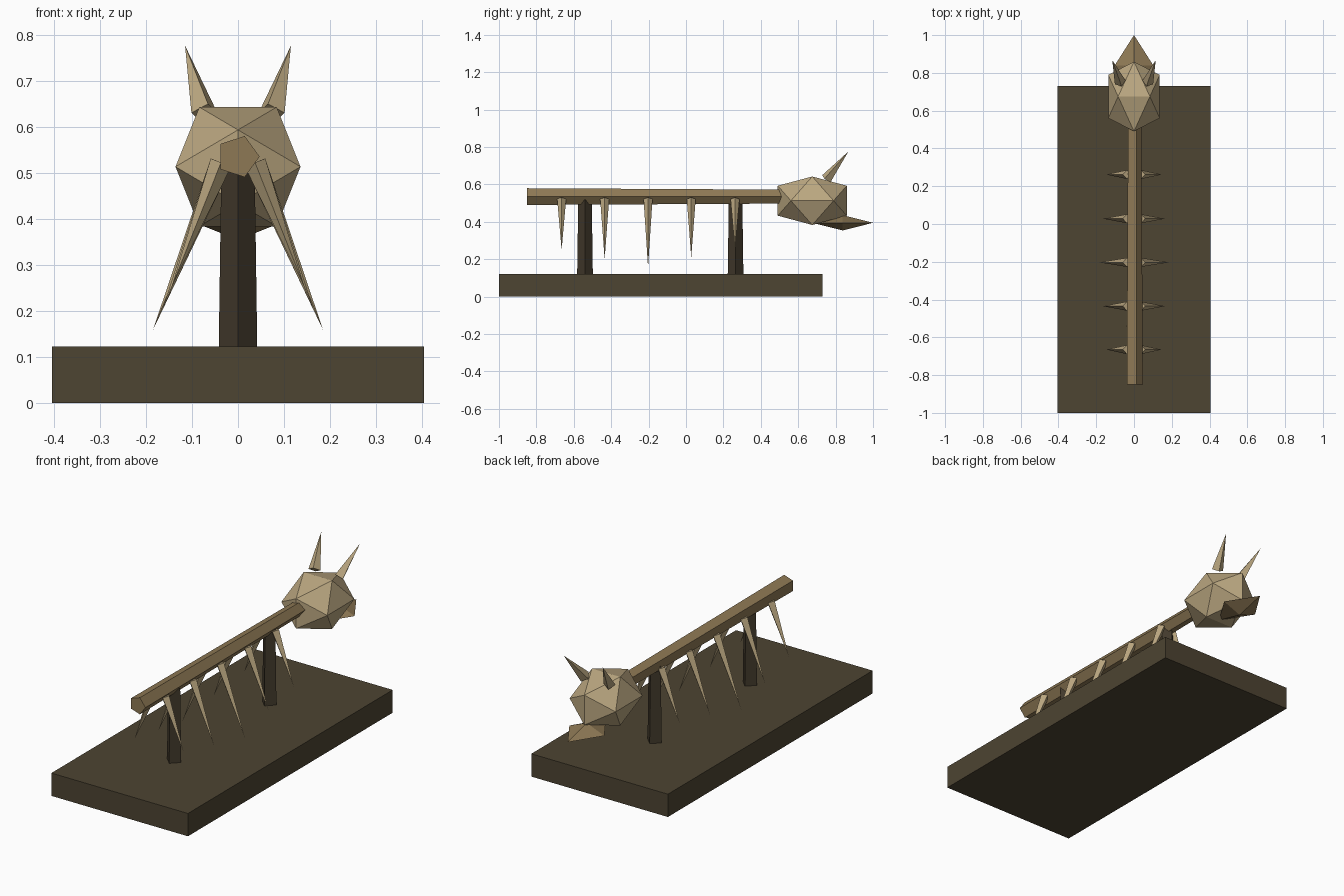
import bpy, bmesh
from math import pi, sqrt
from mathutils import Vector, Matrix

if "Cube" in bpy.data.objects:
    bpy.data.objects.remove(bpy.data.objects["Cube"])


def material(name, rgb):
    m = bpy.data.materials.new(name)
    m.diffuse_color = (*rgb, 1)
    m.use_nodes = True
    m.node_tree.nodes["Principled BSDF"].inputs["Base Color"].default_value = m.diffuse_color
    return m


BONE = material("pale_bone", (0.50, 0.39, 0.22))
DARK_BONE = material("dark_bone", (0.27, 0.19, 0.09))
STONE = material("dark_base", (0.075, 0.058, 0.032))
POST = material("dark_post", (0.055, 0.042, 0.025))


def finish(name, bm, mat):
    bmesh.ops.recalc_face_normals(bm, faces=bm.faces)
    me = bpy.data.meshes.new(name)
    bm.to_mesh(me)
    bm.free()
    me.materials.append(mat)
    ob = bpy.data.objects.new(name, me)
    bpy.context.collection.objects.link(ob)
    return ob


def rod(name, a, b, r1, r2, sides, mat, turn=0.0):
    """Tapered prism or spike from a to b."""
    a, b = Vector(a), Vector(b)
    d = b - a
    rot = d.to_track_quat('Z', 'Y').to_matrix().to_4x4()
    mtx = Matrix.Translation((a + b) / 2) @ rot @ Matrix.Rotation(turn, 4, 'Z')
    bm = bmesh.new()
    bmesh.ops.create_cone(bm, cap_ends=True, segments=sides, radius1=r1,
                          radius2=r2, depth=d.length, matrix=mtx)
    bmesh.ops.remove_doubles(bm, verts=bm.verts, dist=1e-5)
    return finish(name, bm, mat)


def hull(name, points, centre, scale, mat):
    """Stretched regular solid from its corner points."""
    bm = bmesh.new()
    for p in points:
        bm.verts.new([c + v * s for c, v, s in zip(centre, p, scale)])
    bmesh.ops.convex_hull(bm, input=bm.verts)
    return finish(name, bm, mat)


# Display base
bm = bmesh.new()
bmesh.ops.create_cube(bm, size=1, matrix=Matrix.Translation((0, -0.135, 0.061))
                      @ Matrix.Diagonal((0.808, 1.73, 0.122, 1)))
finish("base", bm, STONE)

# Support posts
for label, y in (("rear", -0.54), ("head", 0.265)):
    bm = bmesh.new()
    bmesh.ops.create_cone(bm, cap_ends=True, segments=4, radius1=0.042,
                          radius2=0.036, depth=0.42,
                          matrix=Matrix.Translation((0, y, 0.32))
                          @ Matrix.Rotation(pi / 2, 4, 'Z'))
    # turn the prism so a corner faces each axis
    far = max(v.co.x for v in bm.verts)
    if far < 0.035:
        bmesh.ops.rotate(bm, verts=bm.verts, cent=(0, y, 0),
                         matrix=Matrix.Rotation(pi / 4, 3, 'Z'))
    finish(label + "_post", bm, POST)

# Five-sided spine with a corner towards +x
bm = bmesh.new()
bmesh.ops.create_cone(bm, cap_ends=True, segments=5, radius1=0.047, radius2=0.039,
                      depth=1.4)
top = max(bm.verts, key=lambda v: (v.co.z, v.co.x)).co
# local z runs along y; local first corner is turned to +x
bmesh.ops.rotate(bm, verts=bm.verts, matrix=Matrix.Rotation(
    -Vector((1, 0)).angle_signed(Vector((0, 1))) - pi / 2
    if abs(top.x) < 0.038 else 0, 3, 'Z'))
if max(v.co.x for v in bm.verts) < 0.046:
    bmesh.ops.rotate(bm, verts=bm.verts, matrix=Matrix.Rotation(-pi / 2, 3, 'Z'))
bmesh.ops.rotate(bm, verts=bm.verts, matrix=Matrix.Rotation(-pi / 2, 3, 'X'))
bmesh.ops.translate(bm, verts=bm.verts, vec=(0, -0.15, 0.535))
finish("spine", bm, DARK_BONE)

# Rib spikes, in mirrored pairs
ribs = ((-0.665, 0.145, 0.25), (-0.435, 0.165, 0.20), (-0.203, 0.185, 0.158),
        (0.028, 0.163, 0.21), (0.262, 0.147, 0.25))
for i, (y, x, z) in enumerate(ribs, 1):
    for side, s in (("left", -1), ("right", 1)):
        rod(f"{side}_rib_{i}", (s * 0.037, y, 0.522), (s * x, y, z),
            0.024, 0, 4, BONE)

# Skull: stretched icosahedron
g = (1 + sqrt(5)) / 2
ico = [p for a in (-1, 1) for b in (-g, g)
       for p in ((a, 0, b), (0, b, a), (b, a, 0))]
hull("skull", ico, (0, 0.675, 0.513), (0.084, 0.114, 0.080), BONE)

# Snout: flattened octahedron
octa = [(-1, 0, 0), (1, 0, 0), (0, -1, 0), (0, 1, 0), (0, 0, -1), (0, 0, 1)]
hull("snout", octa, (0, 0.838, 0.395), (0.103, 0.162, 0.041), DARK_BONE)

# Horns
for side, s in (("left", -1), ("right", 1)):
    rod(side + "_horn", (s * 0.073, 0.75, 0.63), (s * 0.115, 0.868, 0.776),
        0.030, 0, 4, BONE)
